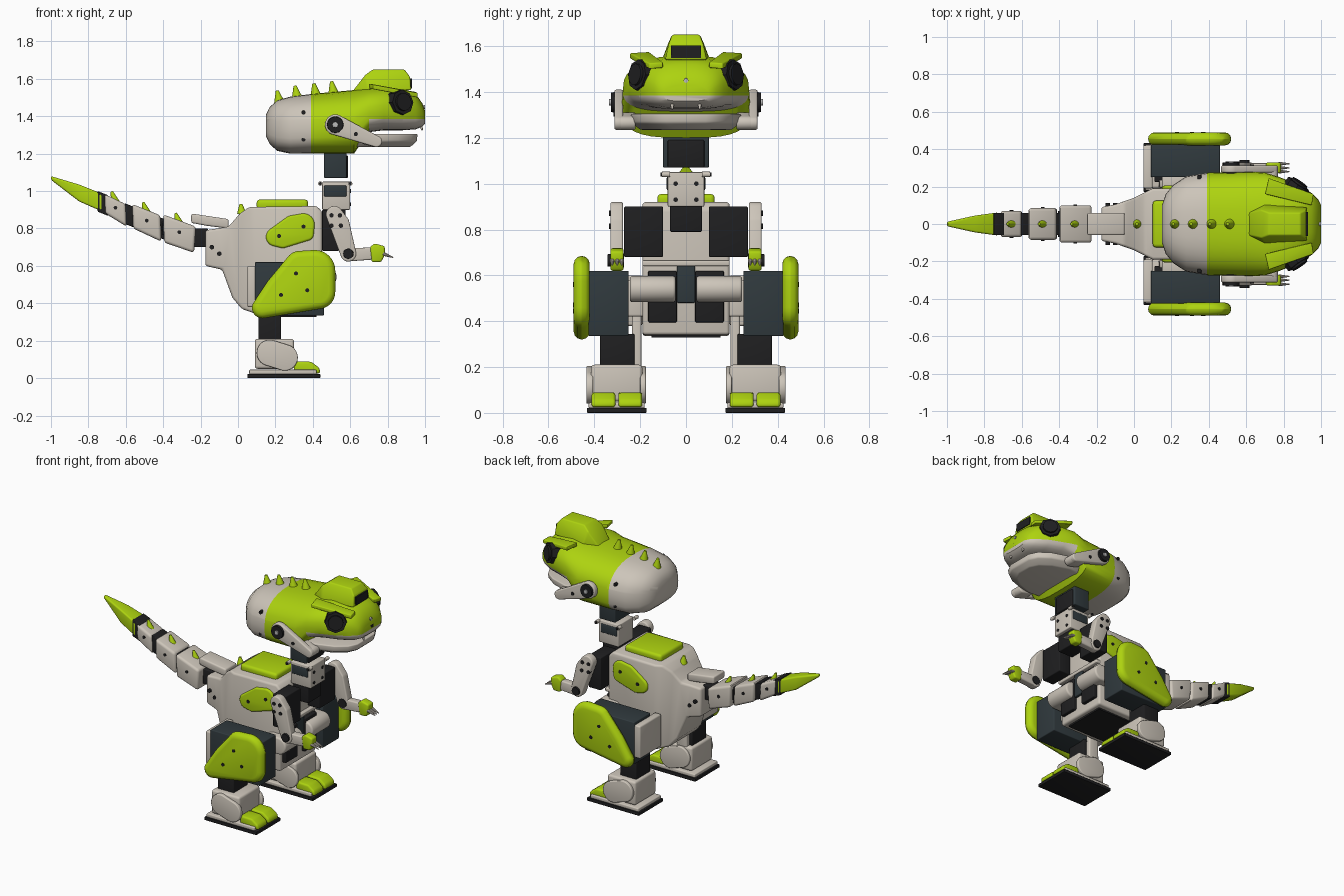
import bpy, bmesh, math
from mathutils import Vector

if "Cube" in bpy.data.objects:
    bpy.data.objects.remove(bpy.data.objects["Cube"])


def material(name, rgb):
    m = bpy.data.materials.new(name)
    m.use_nodes = True
    m.diffuse_color = (*rgb, 1)
    m.node_tree.nodes["Principled BSDF"].inputs["Base Color"].default_value = (*rgb, 1)
    return m


GREEN = material("lime green", (0.42, 0.65, 0.005))
SHELL = material("warm white", (0.61, 0.56, 0.49))
BLACK = material("black", (0.014, 0.014, 0.015))
SLATE = material("slate", (0.03, 0.042, 0.048))
SILVER = material("silver", (0.5, 0.5, 0.5))


def finish(name, bm, mats, bevel=0, rule=None):
    bmesh.ops.recalc_face_normals(bm, faces=bm.faces)
    if bevel:
        sharp = [e for e in bm.edges if e.calc_face_angle(0) > 0.5]
        bmesh.ops.bevel(bm, geom=sharp, offset=bevel, segments=3, profile=0.5,
                        affect='EDGES', clamp_overlap=True)
    if rule:
        for f in bm.faces:
            f.material_index = rule(f.calc_center_median())
    me = bpy.data.meshes.new(name)
    bm.to_mesh(me)
    bm.free()
    for m in mats:
        me.materials.append(m)
    ob = bpy.data.objects.new(name, me)
    bpy.context.collection.objects.link(ob)
    bpy.ops.object.select_all(action='DESELECT')
    ob.select_set(True)
    bpy.context.view_layer.objects.active = ob
    bpy.ops.object.shade_smooth_by_angle(angle=math.radians(35))
    return ob


def hull(name, pts, mat, bevel=0):
    bm = bmesh.new()
    verts = [bm.verts.new(p) for p in pts]
    res = bmesh.ops.convex_hull(bm, input=verts)
    loose = {v for v in res["geom_interior"] + res["geom_unused"] if isinstance(v, bmesh.types.BMVert)}
    bmesh.ops.delete(bm, geom=list(loose), context='VERTS')
    bmesh.ops.dissolve_limit(bm, angle_limit=0.02, verts=bm.verts, edges=bm.edges)
    return finish(name, bm, [mat], bevel)


def box(name, xs, ys, zs, mat, bevel=0.006):
    return hull(name, [(x, y, z) for x in xs for y in ys for z in zs], mat, bevel)


def slab(name, outline, ys, mat, bevel=0.01):
    """Convex side profile (x, z) pulled across y."""
    return hull(name, [(x, y, z) for x, z in outline for y in ys], mat, bevel)


def link(name, circles, ys, mat, bevel=0.008):
    """Rounded plate wrapped around circles (x, z, radius)."""
    ring = [2 * math.pi * i / 32 for i in range(32)]
    pts = [(x + r * math.cos(a), z + r * math.sin(a)) for x, z, r in circles for a in ring]
    return slab(name, pts, ys, mat, bevel)


def rod(name, p, q, r0, r1, mat, n=20):
    p, q = Vector(p), Vector(q)
    bm = bmesh.new()
    bmesh.ops.create_cone(bm, cap_ends=True, segments=n, radius1=r0, radius2=r1, depth=(q - p).length)
    rot = (q - p).to_track_quat('Z', 'Y').to_matrix().to_4x4()
    bmesh.ops.transform(bm, verts=bm.verts, matrix=rot)
    bmesh.ops.translate(bm, verts=bm.verts, vec=(p + q) / 2)
    return finish(name, bm, [mat])


def screws(name, spots, y, s, r=0.011):
    for x, z in spots:
        rod(name, (x, s * (y - 0.02), z), (x, s * (y + 0.005), z), r, r, BLACK, 12)


def cut(bm, co, no):
    bmesh.ops.bisect_plane(bm, geom=bm.verts[:] + bm.edges[:] + bm.faces[:], plane_co=co, plane_no=no)


def spow(v, e):
    return math.copysign(abs(v) ** e, v)


# Head shell: lofted rounded sections (x, bottom, top, half width)
sections = [(.15, 1.29, 1.41, .10), (.17, 1.25, 1.45, .16), (.21, 1.215, 1.485, .21),
            (.28, 1.2, 1.505, .255), (.4, 1.2, 1.52, .275), (.62, 1.2, 1.54, .28),
            (.7, 1.315, 1.55, .275), (.78, 1.325, 1.56, .25), (.88, 1.325, 1.55, .21),
            (.95, 1.33, 1.52, .165), (.985, 1.345, 1.47, .13), (1, 1.36, 1.43, .1)]
bm = bmesh.new()
N = 32
rings = []
for x, lo, hi, w in sections:
    mid = lo + 0.42 * (hi - lo)
    ring = []
    for i in range(N):
        a = 2 * math.pi * i / N
        c, s = math.cos(a), math.sin(a)
        e = 0.8 if s > 0 else 0.62
        h = hi - mid if s > 0 else mid - lo
        ring.append(bm.verts.new((x, w * spow(c, e), mid + h * spow(s, e))))
    rings.append(ring)
for a, b in zip(rings, rings[1:]):
    for i in range(N):
        bm.faces.new((a[i], a[(i + 1) % N], b[(i + 1) % N], b[i]))
bm.faces.new(rings[0])
bm.faces.new(rings[-1])
cut(bm, (0.39, 0, 0), (1, 0, 0))
cut(bm, (0, 0, 1.385), (0, 0, 1))
finish("head_shell", bm, [GREEN, SHELL],
       rule=lambda c: int(c.x < 0.39 or (c.x > 0.69 and c.z < 1.385)))

# Head crest, nose and jaw
crest = [(.61, .06, 1.53), (.68, .075, 1.62), (.72, .06, 1.65), (.89, .06, 1.65), (.92, .075, 1.61),
         (.925, .09, 1.54), (.7, .105, 1.54)]
hull("head_crest", [(x, s * y, z) for x, y, z in crest for s in (1, -1)], GREEN, 0.008)
box("crest_window", (.9, .93), (-.065, .065), (1.548, 1.602), BLACK, 0)
box("nose_tip", (.95, 1.0), (-.025, .025), (1.385, 1.415), BLACK, 0.003)
rod("nose_sensor", (.94, 0, 1.45), (1.0, 0, 1.45), .012, .01, SILVER)
jaw = [(.64, .23), (.74, .24), (.86, .2), (.93, .15), (.96, .09)]
hull("lower_jaw", [(x - d, s * (y - d), z) for x, y in jaw for s in (1, -1)
                   for z, d in ((1.305, 0), (1.265, .004), (1.235, .04))], SHELL, 0.008)
for x in (.22, .315, .415, .51):
    z = 1.475 + .12 * (x - .2) + (.015 if x > .25 else 0)
    rod("head_spike", (x, 0, z), (x - .01, 0, z + .06), .027, .008, GREEN)

for s in (1, -1):
    # Eyes and brows
    for r, d, sides, part in ((.075, .03, 8, "eye_frame"), (.052, .042, 24, "eye_lens")):
        eye = rod(part, (0, 0, -.08), (0, 0, d), r, r * .9, BLACK, sides)
        eye.matrix_world = Vector((.56, s * .82, .12)).to_track_quat('Z', 'Y').to_matrix().to_4x4()
        eye.location = (.865, s * .19, 1.472)
    hull("brow", [(x, s * y, z + d) for x, y, z in ((.72, .245, 1.57), (.7, .16, 1.575), (.96, .16, 1.525),
                                                    (.95, .1, 1.53)) for d in (0, -.025)], GREEN, 0.005)
    rod("tooth", (.97, s * .06, 1.375), (.985, s * .06, 1.325), .014, .004, SHELL, 12)
    # Jaw arms with pivots
    link("jaw_arm", [(.52, 1.355, .055), (.74, 1.265, .03)], (s * .275, s * .312), SHELL)
    link("jaw_arm_end", [(.74, 1.265, .03), (.68, 1.28, .03)], (s * .22, s * .3), SHELL)
    rod("jaw_pivot", (.52, s * .27, 1.355), (.52, s * .328, 1.355), .047, .043, BLACK)
    rod("pivot_cap", (.52, s * .32, 1.355), (.52, s * .335, 1.355), .016, .014, SILVER)
    screws("jaw_screw", [(.63, 1.305)], .312, s)
    screws("head_screw", [(.35, 1.42), (.35, 1.275)], .258, s)

# Neck
box("neck_motor", (.46, .58), (-.1, .1), (1.07, 1.24), SLATE)
box("neck_motor_face", (.56, .588), (-.08, .08), (1.07, 1.19), BLACK)
box("neck_bracket", (.45, .6), (-.08, .08), (.9, 1.05), SHELL)
box("neck_side_panel", (.46, .58), (-.084, .084), (.97, 1.03), SLATE)
box("neck_lower_motor", (.46, .575), (-.07, .07), (.79, .96), BLACK)
for s in (1, -1):
    for x in (.44, .6):
        rod("neck_bolt", (x, s * .07, 1.04), (x, s * .105, 1.04), .012, .012, SHELL, 12)
        rod("neck_bolt_tip", (x, s * .1, 1.04), (x, s * .112, 1.04), .008, .008, BLACK, 12)
    for z in (.93, 1.0):
        rod("neck_screw", (.59, s * .045, z), (.604, s * .045, z), .01, .01, BLACK, 12)

# Body: side profile, narrowed toward the tail
profile = [(-.175, .6), (-.175, .79), (-.05, .81), (.01, .88), (.06, .915), (.42, .92), (.45, .89),
           (.45, .34), (.12, .335), (.02, .37), (-.03, .43), (-.085, .58)]
bm = bmesh.new()
face = bm.faces.new([bm.verts.new((x, -1, z)) for x, z in profile])
out = bmesh.ops.extrude_face_region(bm, geom=[face])["geom"]
bmesh.ops.translate(bm, verts=[v for v in out if isinstance(v, bmesh.types.BMVert)], vec=(0, 2, 0))
for x in (-.1, 0, .1):
    cut(bm, (x, 0, 0), (1, 0, 0))
for v in bm.verts:
    x = v.co.x
    w = .19 if x >= .1 else .14 + .5 * x if x >= 0 else max(.09, .14 + .35 * x)
    v.co.y *= w
finish("body_shell", bm, [SHELL], 0.014)
box("back_plate", (.1, .375), (-.125, .125), (.9, .955), GREEN, 0.018)
box("chest_spine", (.44, .47), (-.04, .04), (.48, .65), SLATE)
box("waist_plate", (.43, .475), (-.19, .19), (.64, .665), SHELL)
box("belly_opening", (.13, .42), (-.15, .15), (.328, .345), BLACK, 0)
rod("body_spike", (.02, 0, .88), (.015, 0, .93), .025, .008, GREEN)

for s in (1, -1):
    link("body_side_patch", [(.2, .755, .05), (.24, .73, .035), (.35, .82, .06), (.29, .82, .05),
                             (.37, .77, .035)], (s * .17, s * .205), GREEN, 0.012)
    screws("patch_screw", [(.22, .76), (.35, .81)], .204, s)
    screws("rear_screw", [(-.1, .665), (-.14, .7)], .106, s, .012)
    # Hip and thigh
    box("chest_motor", (.4, .475), (s * .04, s * .165), (.395, .62), BLACK)
    link("hip_roller", [(.47, .54, .057), (.4, .54, .057)], (s * .045, s * .245), SHELL, 0.012)
    box("thigh_motor", (.09, .46), (s * .25, s * .425), (.335, .62), SLATE)
    box("thigh_bracket", (.05, .1), (s * .19, s * .42), (.38, .6), SHELL, 0.01)
    box("hip_link", (.15, .4), (s * .18, s * .26), (.42, .58), SHELL, 0.01)
    link("thigh_armour", [(.13, .375, .055), (.43, .46, .09), (.41, .575, .11), (.33, .6, .08),
                          (.2, .49, .05)], (s * .42, s * .49), GREEN, 0.04)
    screws("armour_screw", [(.31, .56), (.37, .47), (.23, .445)], .488, s)
    # Shin and foot
    box("shin_motor", (.11, .23), (s * .225, s * .375), (.18, .345), BLACK)
    link("shin_strut", [(.17, .44, .035), (.17, .16, .04)], (s * .195, s * .235), SHELL)
    box("ankle_block", (.09, .3), (s * .19, s * .415), (.05, .21), SHELL, 0.015)
    for a, b in ((.175, .2), (.405, .435)):
        link("ankle_cover", [(.17, .135, .07), (.25, .11, .07)], (s * a, s * b), SHELL, 0.006)
    box("foot_plate", (.06, .42), (s * .18, s * .425), (.02, .045), SHELL)
    box("foot_sole", (.05, .44), (s * .172, s * .432), (0, .022), BLACK, 0.004)
    for y in (.243, .36):
        hull("toe", [(x, s * (y + d), z) for x, z in ((.3, .03), (.3, .09), (.39, .088), (.435, .055), (.44, .025))
                     for d in (-.052, .052)], GREEN, 0.012)
    # Shoulder, arm and hand
    box("shoulder_motor", (.45, .54), (s * .1, s * .27), (.68, .9), BLACK)
    link("upper_arm", [(.515, .875, .045), (.555, .83, .04), (.59, .665, .042)], (s * .275, s * .33), SHELL)
    rod("elbow_pivot", (.59, s * .27, .665), (.59, s * .342, .665), .03, .027, BLACK)
    screws("arm_screw", [(.5, .87), (.545, .87), (.5, .815), (.55, .815)], .33, s, .012)
    link("forearm", [(.6, .66, .035), (.7, .665, .033)], (s * .275, s * .325), SHELL)
    slab("hand", [(.715, .62), (.705, .7), (.73, .72), (.785, .705), (.785, .66), (.765, .62)],
         (s * .272, s * .33), GREEN)
    for y in (.28, .3, .322):
        rod("claw", (.775, s * y, .665), (.83, s * y, .645), .011, .003, SHELL, 10)

# Tail: connector, segments with dark joints, green tip
slab("tail_connector", [(-.25, .83), (-.25, .88), (-.05, .85), (-.05, .8), (-.17, .815)], (-.06, .06), SHELL)
box("tail_root_joint", (-.26, -.16), (-.045, .045), (.7, .8), BLACK)
segments = [([(-.4, .875), (-.225, .81), (-.235, .67), (-.395, .725)], .1),
            ([(-.565, .93), (-.415, .87), (-.41, .73), (-.56, .8)], .085),
            ([(-.715, .985), (-.6, .93), (-.595, .81), (-.71, .88)], .07)]
for outline, w in segments:
    slab("tail_segment", outline, (-w, w), SHELL, 0.016)
    cx = sum(p[0] for p in outline) / 4
    cz = sum(p[1] for p in outline) / 4
    slab("tail_joint", [(x - .05, z + .02) for x, z in [((px + cx) / 2, (pz + cz) / 2) for px, pz in outline]],
         (-w * .7, w * .7), BLACK, 0.004)
    top = (outline[0][1] + outline[1][1]) / 2
    rod("tail_spike", (cx, 0, top - .02), (cx - .02, 0, top + .04), .024, .007, GREEN)
    for s in (1, -1):
        screws("tail_screw", [(cx, cz + .01)], w, s, .01)
for x, z in ((-.405, .8), (-.58, .87), (-.725, .935)):
    slab("tail_hinge", [(x + a, z + b - a * .4) for a in (-.025, .03) for b in (-.055, .055)], (-.06, .06), BLACK, 0.004)
hull("tail_tip", [(-.725, y, z) for y in (-.062, .062) for z in (.89, .985)] +
     [(-.85, y, z) for y in (-.045, .045) for z in (.945, 1.035)] +
     [(-1, y, z) for y in (-.012, .012) for z in (1.06, 1.08)], GREEN, 0.01)
